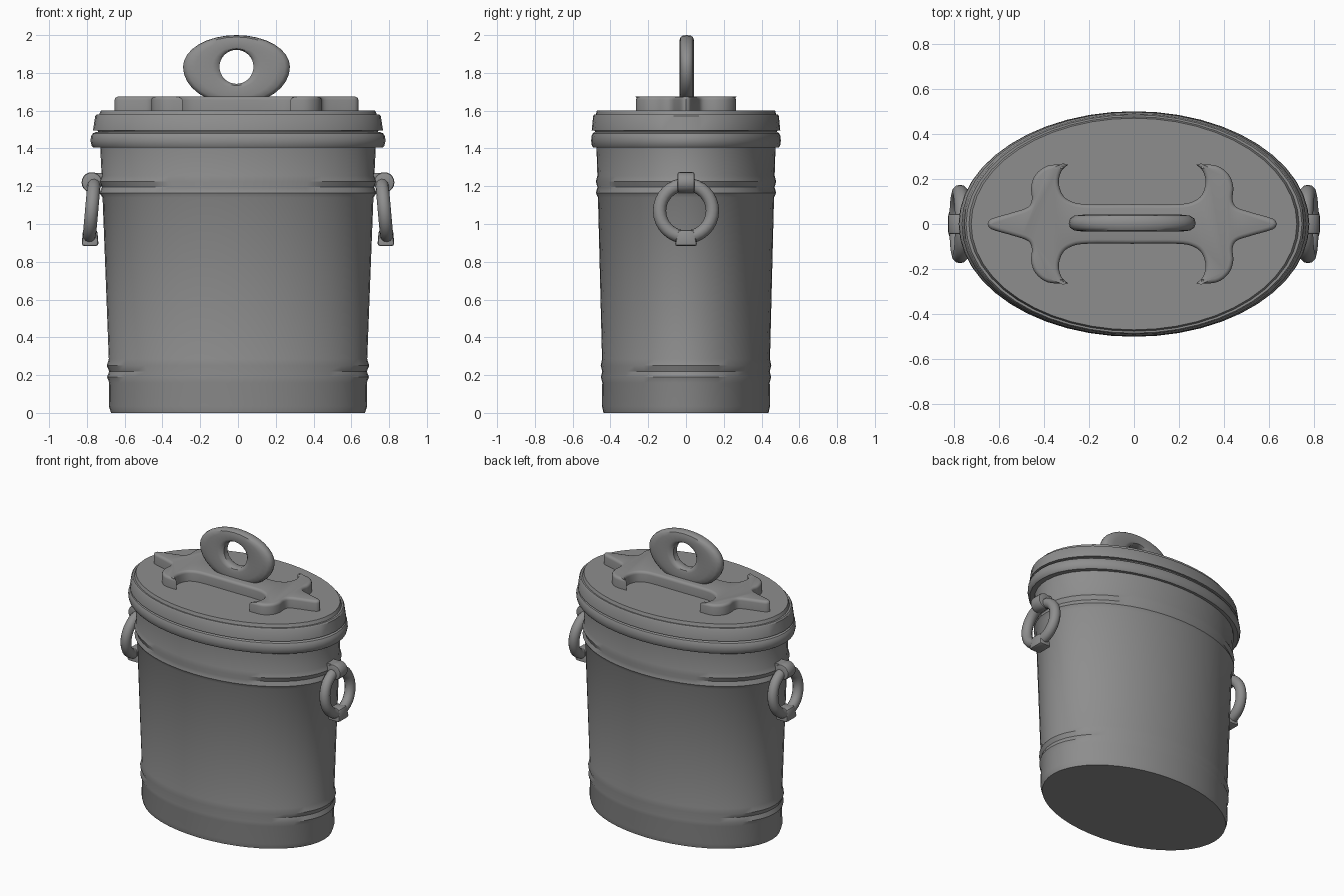
import bpy, bmesh, math
from mathutils import Vector, Matrix

cube = bpy.data.objects.get("Cube")
if cube:
    bpy.data.objects.remove(cube, do_unlink=True)

grey = bpy.data.materials.new("grey metal")
grey.use_nodes = True
grey.diffuse_color = (0.27, 0.27, 0.27, 1)
grey.node_tree.nodes["Principled BSDF"].inputs["Base Color"].default_value = (0.27, 0.27, 0.27, 1)


def finish(bm, name, angle=35):
    bmesh.ops.recalc_face_normals(bm, faces=bm.faces)
    mesh = bpy.data.meshes.new(name)
    bm.to_mesh(mesh)
    bm.free()
    mesh.materials.append(grey)
    obj = bpy.data.objects.new(name, mesh)
    bpy.context.collection.objects.link(obj)
    bpy.ops.object.select_all(action='DESELECT')
    obj.select_set(True)
    bpy.context.view_layer.objects.active = obj
    bpy.ops.object.shade_smooth_by_angle(angle=math.radians(angle))
    return obj


def lathe(name, profile, ratio, sides=48):
    """Oval solid from (half width, height) pairs, capped at both ends."""
    bm = bmesh.new()
    rings = []
    for r, z in profile:
        turns = [2 * math.pi * i / sides for i in range(sides)]
        rings.append([bm.verts.new((r * math.cos(t), r * ratio * math.sin(t), z)) for t in turns])
    for a, b in zip(rings, rings[1:]):
        for i in range(sides):
            j = (i + 1) % sides
            bm.faces.new((a[i], a[j], b[j], b[i]))
    bm.faces.new(rings[0][::-1])
    bm.faces.new(rings[-1])
    return finish(bm, name)


def smooth_path(pts, steps=5):
    """Catmull-Rom curve through open points."""
    p = [Vector(q) for q in pts]
    p = [2 * p[0] - p[1]] + p + [2 * p[-1] - p[-2]]
    out = []
    for a, b, c, d in zip(p, p[1:], p[2:], p[3:]):
        for s in range(steps):
            t = s / steps
            out.append(0.5 * (2 * b + (c - a) * t + (2 * a - 5 * b + 4 * c - d) * t ** 2
                              + (3 * b - a - 3 * c + d) * t ** 3))
    return out + [p[-2]]


def torus(bm, major, minor, sides=32, tube=12):
    """Ring in the yz plane."""
    grid = []
    for i in range(sides):
        a = 2 * math.pi * i / sides
        row = []
        for k in range(tube):
            b = 2 * math.pi * k / tube
            r = major + minor * math.cos(b)
            row.append(bm.verts.new((minor * math.sin(b), r * math.cos(a), r * math.sin(a))))
        grid.append(row)
    for i in range(sides):
        for k in range(tube):
            a, b = grid[i], grid[(i + 1) % sides]
            n = (k + 1) % tube
            bm.faces.new((a[k], b[k], b[n], a[n]))


# Tapered oval body with two pairs of pressed ribs
lathe("can_body", [
    (0.672, 0), (0.684, 0.035), (0.682, 0.16), (0.693, 0.19), (0.682, 0.22),
    (0.695, 0.25), (0.684, 0.285), (0.717, 1.14), (0.734, 1.165), (0.721, 1.195),
    (0.735, 1.225), (0.722, 1.255), (0.73, 1.42)], 0.65)

# Rolled rim, then the stepped lid
lathe("body_rim", [
    (0.72, 1.405), (0.765, 1.405), (0.775, 1.415), (0.781, 1.44), (0.778, 1.465),
    (0.768, 1.48), (0.75, 1.487), (0.72, 1.487)], 0.643)
lathe("lid", [
    (0.735, 1.48), (0.745, 1.495), (0.768, 1.495), (0.756, 1.572), (0.748, 1.58),
    (0.735, 1.58), (0.725, 1.602)], 0.65)

# Raised emblem plate: one quarter outline, mirrored twice
outer = smooth_path([(0.645, 0), (0.625, 0.024), (0.53, 0.052), (0.465, 0.075), (0.447, 0.11),
                     (0.45, 0.165), (0.43, 0.22), (0.375, 0.26), (0.285, 0.265)], 4)
inner = smooth_path([(0.285, 0.265), (0.315, 0.235), (0.327, 0.185), (0.31, 0.13),
                     (0.27, 0.1), (0.2, 0.088), (0, 0.088)], 4)
quarter = outer + inner[1:]
half = quarter + [Vector((-p.x, p.y)) for p in reversed(quarter[:-1])]
outline = half + [Vector((p.x, -p.y)) for p in reversed(half[1:-1])]
bm = bmesh.new()
base = bm.faces.new([bm.verts.new((p.x - 0.008, p.y, 1.595)) for p in outline])
ext = bmesh.ops.extrude_face_region(bm, geom=[base])["geom"]
bmesh.ops.translate(bm, verts=[g for g in ext if isinstance(g, bmesh.types.BMVert)], vec=(0, 0, 0.08))
top_edges = [e for e in bm.edges if all(v.co.z > 1.65 for v in e.verts)]
bmesh.ops.bevel(bm, geom=top_edges, offset=0.018, segments=3, affect='EDGES', profile=0.5)
finish(bm, "lid_emblem", 40)

# Upright oval grip with a round hole: nested loops closed into a band
bm = bmesh.new()
section = [(0, -0.02), (0, 0.02), (0.08, 0.034), (0.2, 0.038), (0.65, 0.038), (0.87, 0.033), (0.97, 0.02),
           (1, 0), (0.97, -0.02), (0.87, -0.033), (0.65, -0.038), (0.2, -0.038), (0.08, -0.034)]
sides = 32
loops = []
for i in range(sides):
    a = 2 * math.pi * i / sides
    c, s = math.cos(a), math.sin(a)
    hole = Vector((0.09 * c, 0.09 * s))
    edge = Vector((0.283 * c, (0.168 if s > 0 else 0.2) * s))
    row = []
    for f, y in section:
        q = hole.lerp(edge, f)
        row.append(bm.verts.new((q.x - 0.008, y + 0.004, q.y + 0.832)))
    loops.append(row)
for i in range(sides):
    a, b = loops[i], loops[(i + 1) % sides]
    for k in range(len(section)):
        n = (k + 1) % len(section)
        bm.faces.new((a[k], b[k], b[n], a[n]))
bmesh.ops.translate(bm, verts=bm.verts, vec=(0, 0, 1))
finish(bm, "lid_grip", 40)

# Hanging rings with a top loop and a lower clasp on each side
for side, label in ((1, "left"), (-1, "right")):
    flip = Matrix.Diagonal((side, 1, 1, 1))

    bm = bmesh.new()
    torus(bm, 0.14, 0.035)
    bm.transform(flip @ Matrix.Translation((0.775, 0, 1.07)) @ Matrix.Rotation(-0.09, 4, 'Y').inverted()
                 @ Matrix.Rotation(-0.18, 4, 'Y'))
    finish(bm, label + "_ring", 60)

    bm = bmesh.new()
    bmesh.ops.create_cone(bm, cap_ends=True, segments=20, radius1=0.054, radius2=0.054, depth=0.09,
                          matrix=Matrix.Translation((0.774, 0, 1.22)) @ Matrix.Rotation(math.pi / 2, 4, 'X'))
    rims = [e for e in bm.edges if abs(e.verts[0].co.y - e.verts[1].co.y) < 0.001]
    bmesh.ops.bevel(bm, geom=rims, offset=0.01, segments=2, affect='EDGES', profile=0.5)
    bmesh.ops.create_cube(bm, size=1, matrix=Matrix.Translation((0.735, 0, 1.245))
                          @ Matrix.Diagonal((0.06, 0.075, 0.05, 1)))
    bm.transform(flip)
    finish(bm, label + "_ring_loop", 40)

    bm = bmesh.new()
    bmesh.ops.create_cube(bm, size=1, matrix=Matrix.Translation((0.783, 0, 0.926))
                          @ Matrix.Diagonal((0.09, 0.12, 0.085, 1)))
    for v in bm.verts:
        if v.co.z > 0.926:
            v.co.y *= 0.72
            v.co.x = 0.783 + (v.co.x - 0.783) * 0.85
    bmesh.ops.bevel(bm, geom=bm.edges[:], offset=0.014, segments=2, affect='EDGES', profile=0.5)
    bm.transform(flip)
    finish(bm, label + "_ring_clasp", 40)
